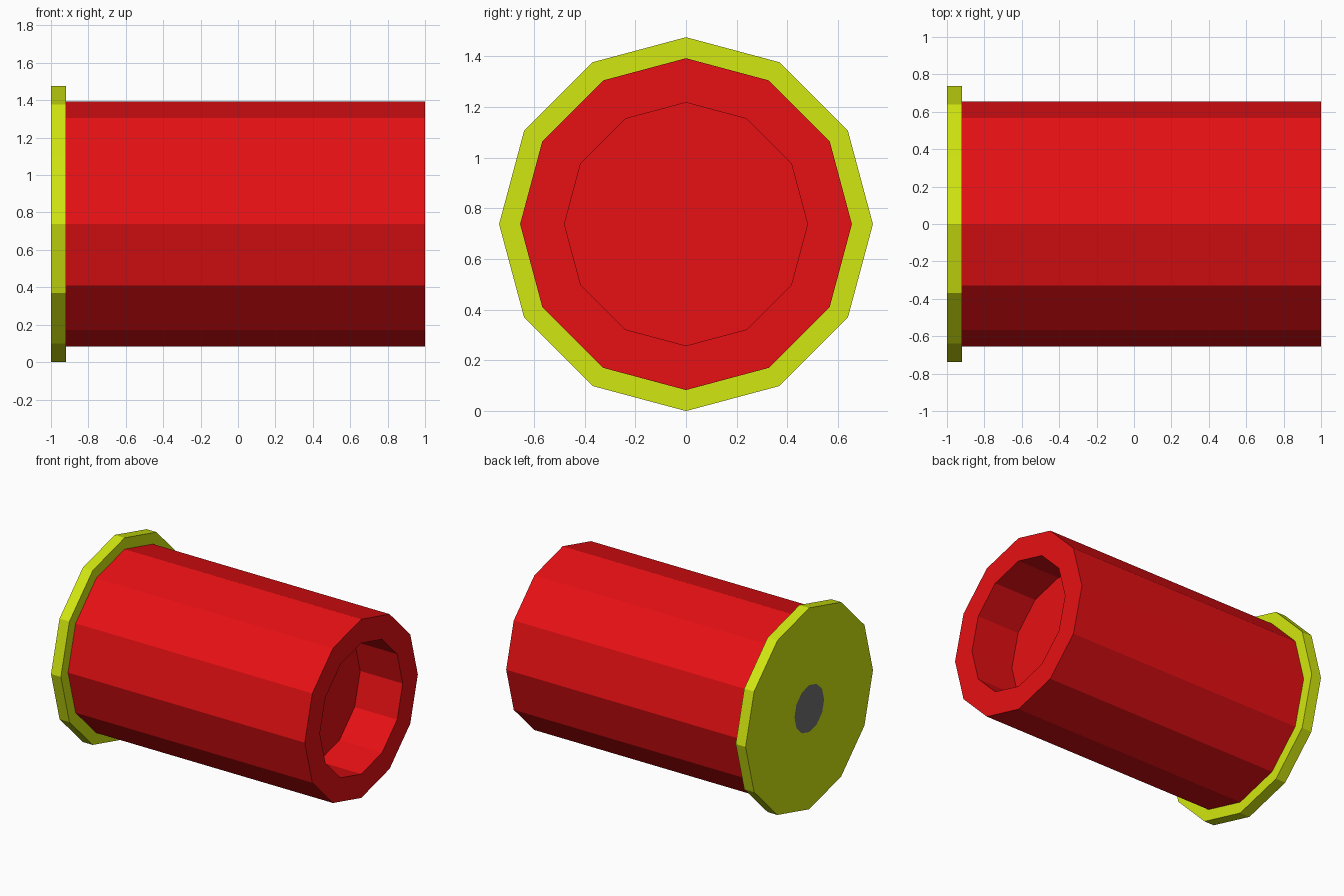
import bpy, bmesh
from math import sin, cos, tau

if "Cube" in bpy.data.objects:
    bpy.data.objects.remove(bpy.data.objects["Cube"])

SIDES = 12
AXIS_Z = 0.738


def material(name, rgb):
    m = bpy.data.materials.new(name)
    m.diffuse_color = (*rgb, 1)
    m.use_nodes = True
    m.node_tree.nodes["Principled BSDF"].inputs["Base Color"].default_value = m.diffuse_color
    return m


def lathe(name, profile, mat):
    """Spin (x, radius) points around the x axis and cap both ends."""
    bm = bmesh.new()
    rings = []
    for x, r in profile:
        rings.append([bm.verts.new((x, r * sin(tau * i / SIDES),
                                    AXIS_Z + r * cos(tau * i / SIDES)))
                      for i in range(SIDES)])
    for a, b in zip(rings, rings[1:]):
        for i in range(SIDES):
            j = (i + 1) % SIDES
            bm.faces.new((a[i], a[j], b[j], b[i]))
    bm.faces.new(rings[0])
    bm.faces.new(rings[-1])
    bmesh.ops.recalc_face_normals(bm, faces=bm.faces)
    me = bpy.data.meshes.new(name)
    bm.to_mesh(me)
    bm.free()
    me.materials.append(mat)
    ob = bpy.data.objects.new(name, me)
    bpy.context.collection.objects.link(ob)
    return ob


red = material("red_plastic", (0.8, 0.005, 0.007))
brass = material("brass", (0.64, 0.8, 0.005))
steel = material("dark_steel", (0.16, 0.16, 0.16))

# Hollow tube body: outer wall, open lip, recess wall and floor
lathe("tube_body", [(-0.92, 0.655), (1.0, 0.655), (1.0, 0.48), (0.655, 0.48)], red)

# Flanged base disc with a flush centre cap in its back face
base = lathe("base_rim", [(-1.0, 0.172), (-1.0, 0.738), (-0.92, 0.738)], brass)
base.data.materials.append(steel)
for p in base.data.polygons:
    if len(p.vertices) == SIDES and p.center.x < -0.99:
        p.material_index = 1
